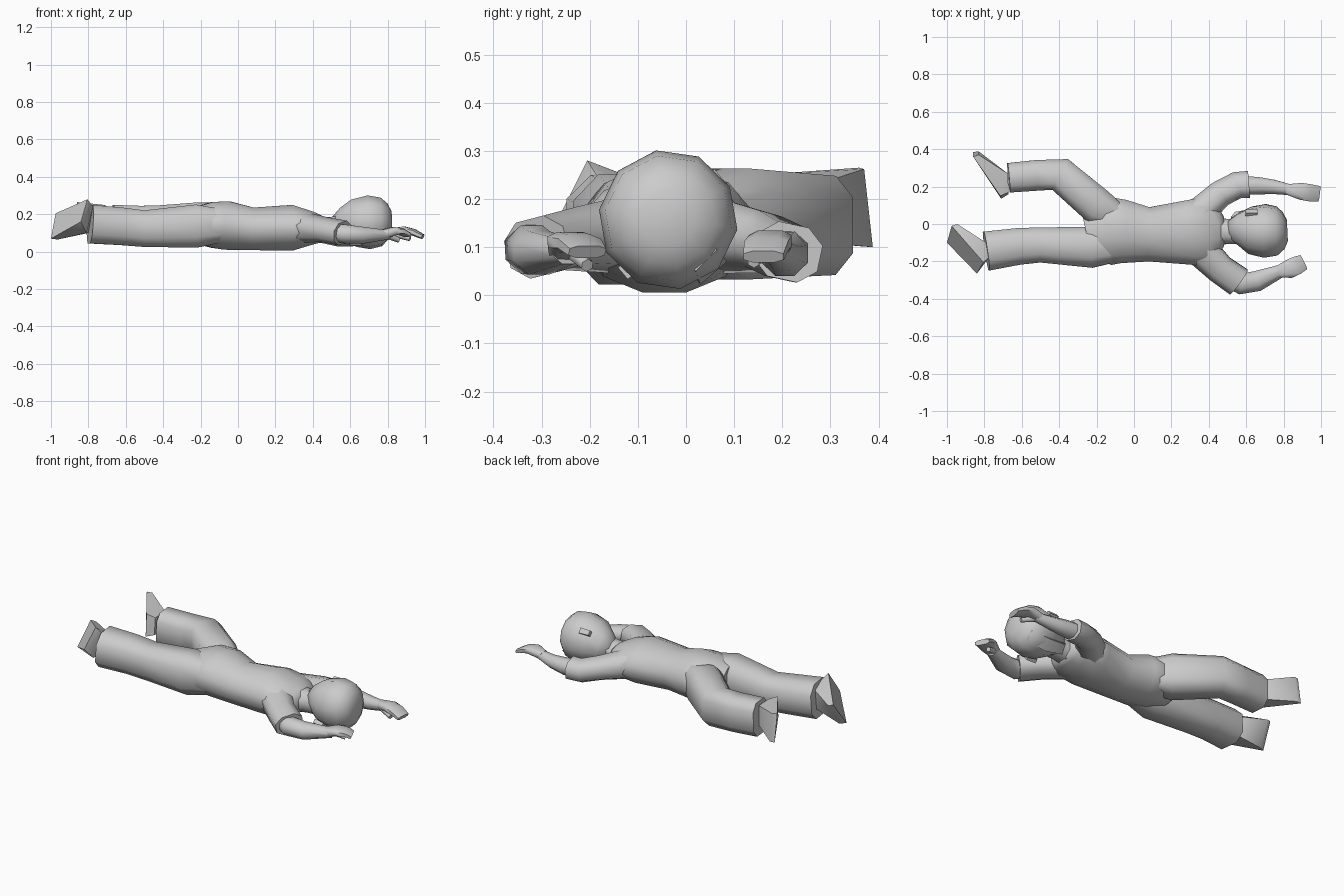
import bpy, bmesh, math
from mathutils import Vector


def finish(name, bm, angle=40):
    bmesh.ops.recalc_face_normals(bm, faces=bm.faces[:])
    me = bpy.data.meshes.new(name)
    bm.to_mesh(me)
    bm.free()
    ob = bpy.data.objects.new(name, me)
    bpy.context.collection.objects.link(ob)
    bpy.ops.object.select_all(action='DESELECT')
    ob.select_set(True)
    bpy.context.view_layer.objects.active = ob
    bpy.ops.object.shade_smooth_by_angle(angle=math.radians(angle))
    return ob


def loft(name, secs, sides=8, power=1.0, roll=0, angle=65):
    """Sections (x, y, z, half width, half height) skinned along their path."""
    bm = bmesh.new()
    pts = [Vector(s[:3]) for s in secs]
    k = math.cos(math.pi / sides) ** power
    rings = []
    for i, s in enumerate(secs):
        t = (pts[min(i + 1, len(pts) - 1)] - pts[max(i - 1, 0)]).normalized()
        side = Vector((-t.y, t.x, 0)).normalized()
        up = t.cross(side)
        ring = []
        for j in range(sides):
            a = 2 * math.pi * (j + 0.5) / sides
            c, d = math.cos(a), math.sin(a)
            u = math.copysign(abs(c) ** power, c) * s[3] / k
            v = math.copysign(abs(d) ** power, d) * s[4] / k
            r = math.radians(roll)
            u, v = u * math.cos(r) - v * math.sin(r), u * math.sin(r) + v * math.cos(r)
            ring.append(bm.verts.new(pts[i] + side * u + up * v))
        rings.append(ring)
    for a, b in zip(rings, rings[1:]):
        for j in range(sides):
            n = (j + 1) % sides
            bm.faces.new((a[j], a[n], b[n], b[j]))
    bm.faces.new(rings[0])
    bm.faces.new(rings[-1])
    return finish(name, bm, angle)


def hull(name, pts):
    bm = bmesh.new()
    for p in pts:
        bm.verts.new(p)
    bmesh.ops.convex_hull(bm, input=bm.verts[:])
    return finish(name, bm, 40)


# torso, lying face down with the head towards +x
loft("torso", [
    (-0.25, -0.06, 0.14, 0.12, 0.09), (-0.14, -0.035, 0.143, 0.185, 0.122),
    (-0.06, -0.04, 0.14, 0.17, 0.130), (0.08, -0.055, 0.122, 0.145, 0.114),
    (0.29, -0.045, 0.128, 0.172, 0.122), (0.40, -0.04, 0.125, 0.19, 0.088),
    (0.45, -0.04, 0.12, 0.13, 0.07), (0.48, -0.04, 0.12, 0.08, 0.058)], sides=12)

# neck and head, head rolled to one side
loft("neck", [(0.43, -0.04, 0.12, 0.08, 0.065), (0.50, -0.04, 0.125, 0.066, 0.06),
              (0.62, -0.04, 0.14, 0.07, 0.07)])
loft("head", [
    (0.515, -0.035, 0.135, 0.055, 0.055), (0.56, -0.028, 0.142, 0.085, 0.09),
    (0.62, -0.033, 0.152, 0.122, 0.123), (0.70, -0.037, 0.157, 0.138, 0.139),
    (0.765, -0.037, 0.159, 0.126, 0.126), (0.80, -0.035, 0.16, 0.095, 0.095),
    (0.82, -0.034, 0.16, 0.055, 0.055)], sides=10, roll=10)
# jaw and flat face on the turned underside
hull("face", [(0.515, 0.0, 0.08), (0.52, 0.04, 0.115), (0.53, 0.025, 0.05),
              (0.54, 0.065, 0.09), (0.66, 0.03, 0.022), (0.66, 0.085, 0.07),
              (0.78, 0.02, 0.05), (0.78, 0.065, 0.095), (0.66, -0.04, 0.12)])

# ears
for nm, y, z in (("left_ear", 0.06, 0.242), ("right_ear", -0.122, 0.053)):
    loft(nm, [(0.597, y, z, 0.012, 0.014), (0.66, y, z, 0.012, 0.016)], 4, 1, 40)

# trouser legs
loft("right_leg", [
    (-0.04, -0.12, 0.14, 0.07, 0.08), (-0.22, -0.125, 0.137, 0.109, 0.115),
    (-0.50, -0.112, 0.123, 0.094, 0.098), (-0.62, -0.12, 0.135, 0.098, 0.10),
    (-0.79, -0.145, 0.147, 0.105, 0.103)], power=0.75)
loft("left_leg", [
    (-0.06, 0.02, 0.145, 0.06, 0.08), (-0.19, 0.09, 0.148, 0.098, 0.115),
    (-0.395, 0.265, 0.145, 0.092, 0.103), (-0.52, 0.26, 0.145, 0.082, 0.10),
    (-0.67, 0.247, 0.15, 0.079, 0.10)], power=0.65)

# shoes, pointed sideways behind the cuffs
hull("right_foot", [
    (-1.0, -0.10, 0.07), (-0.975, -0.01, 0.205), (-0.945, 0.0, 0.20), (-0.965, -0.08, 0.065),
    (-0.84, -0.265, 0.16), (-0.805, -0.205, 0.28), (-0.775, -0.18, 0.24),
    (-0.79, -0.10, 0.21), (-0.81, -0.22, 0.10), (-0.80, -0.10, 0.10)])
hull("left_foot", [
    (-0.86, 0.385, 0.10), (-0.86, 0.36, 0.265), (-0.83, 0.388, 0.10), (-0.83, 0.37, 0.262),
    (-0.71, 0.135, 0.12), (-0.715, 0.15, 0.25), (-0.67, 0.16, 0.13), (-0.67, 0.17, 0.23),
    (-0.675, 0.27, 0.11), (-0.675, 0.27, 0.23)])

# sleeves
loft("right_sleeve", [
    (0.32, -0.10, 0.13, 0.09, 0.08), (0.46, -0.24, 0.118, 0.076, 0.06),
    (0.56, -0.31, 0.10, 0.078, 0.06)], power=0.85, roll=12)
loft("left_sleeve", [
    (0.32, 0.03, 0.13, 0.08, 0.08), (0.46, 0.16, 0.112, 0.068, 0.06),
    (0.55, 0.207, 0.09, 0.068, 0.058), (0.615, 0.212, 0.09, 0.068, 0.058)],
    power=0.85, roll=-12)

# forearms
loft("right_forearm", [
    (0.50, -0.285, 0.105, 0.05, 0.045), (0.57, -0.32, 0.095, 0.056, 0.05),
    (0.66, -0.305, 0.088, 0.055, 0.045), (0.80, -0.245, 0.09, 0.032, 0.025)])
loft("left_forearm", [
    (0.57, 0.205, 0.09, 0.05, 0.045), (0.66, 0.205, 0.085, 0.047, 0.045),
    (0.75, 0.198, 0.087, 0.038, 0.035), (0.85, 0.18, 0.10, 0.027, 0.025)])

# hands with thumbs
loft("right_hand", [
    (0.77, -0.255, 0.09, 0.03, 0.027), (0.83, -0.24, 0.11, 0.05, 0.022),
    (0.87, -0.222, 0.108, 0.049, 0.018), (0.905, -0.205, 0.09, 0.042, 0.014)], power=0.7)
loft("left_hand", [
    (0.82, 0.185, 0.10, 0.028, 0.025), (0.89, 0.175, 0.113, 0.045, 0.022),
    (0.94, 0.167, 0.103, 0.046, 0.018), (0.988, 0.161, 0.08, 0.042, 0.013)], power=0.7)
loft("right_thumb", [(0.79, -0.235, 0.09, 0.016, 0.016), (0.86, -0.205, 0.062, 0.012, 0.012)], 6)
loft("left_thumb", [(0.84, 0.168, 0.095, 0.016, 0.016), (0.92, 0.14, 0.07, 0.012, 0.012)], 6)
